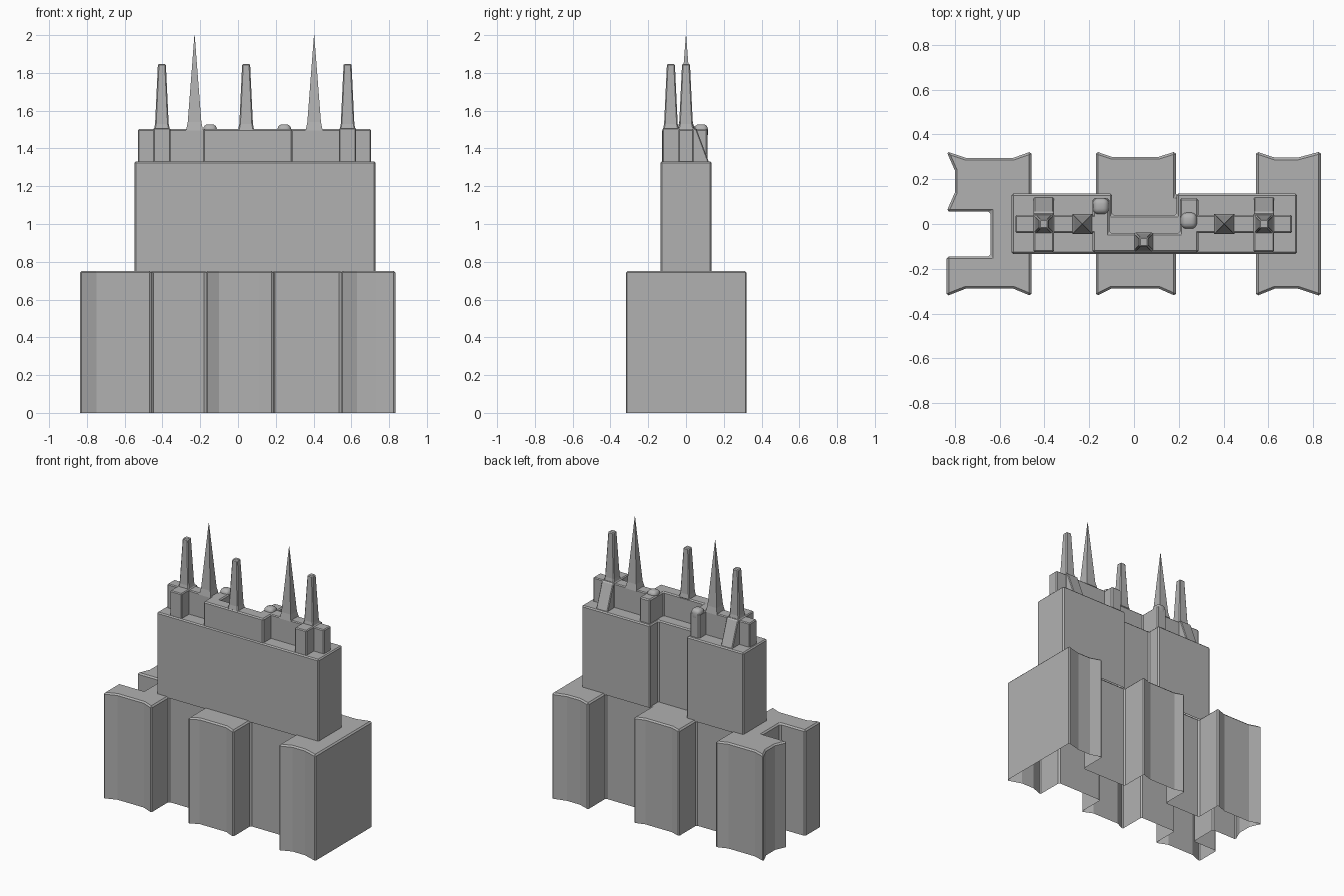
import bpy, bmesh

if "Cube" in bpy.data.objects:
    bpy.data.objects.remove(bpy.data.objects["Cube"])

# Dark grey stone for every part
stone = bpy.data.materials.new("dark_grey_stone")
stone.diffuse_color = (0.44, 0.44, 0.44, 1)
stone.use_nodes = True
stone.node_tree.nodes["Principled BSDF"].inputs["Base Color"].default_value = stone.diffuse_color


def finish(name, bm, bevel=0.0, segments=1):
    bmesh.ops.recalc_face_normals(bm, faces=bm.faces)
    mesh = bpy.data.meshes.new(name)
    bm.to_mesh(mesh)
    bm.free()
    mesh.materials.append(stone)
    ob = bpy.data.objects.new(name, mesh)
    bpy.context.collection.objects.link(ob)
    if bevel:
        mod = ob.modifiers.new("edge_bevel", 'BEVEL')
        mod.width = bevel
        mod.segments = segments
        mod.limit_method = 'ANGLE'
        mod.angle_limit = 0.6
    return ob


def prism(name, outline, z0, z1, bevel=0.008):
    """Walls and a roof over a plan outline; the underside stays open."""
    bm = bmesh.new()
    low = [bm.verts.new((x, y, z0)) for x, y in outline]
    high = [bm.verts.new((x, y, z1)) for x, y in outline]
    n = len(outline)
    for i in range(n):
        j = (i + 1) % n
        bm.faces.new((low[i], low[j], high[j], high[i]))
    bm.faces.new(high)
    # make the open shell face outwards, using the roof as reference
    ob = finish(name, bm, bevel)
    if ob.data.polygons[-1].normal.z < 0:
        ob.data.flip_normals()
    return ob


def box(name, x0, x1, y0, y1, z0, z1, bevel=0.006, segments=1):
    bm = bmesh.new()
    bmesh.ops.create_cube(bm, size=1)
    for v in bm.verts:
        v.co = (x1 if v.co.x > 0 else x0, y1 if v.co.y > 0 else y0,
                z1 if v.co.z > 0 else z0)
    return finish(name, bm, bevel, segments)


def spire(name, x, y, rings, bevel=0.0):
    """Square tapering tower from (half width, height) rings."""
    bm = bmesh.new()
    loops = []
    for r, z in rings:
        loops.append([bm.verts.new((x + sx * r, y + sy * r, z))
                      for sx, sy in ((-1, -1), (1, -1), (1, 1), (-1, 1))])
    for a, b in zip(loops, loops[1:]):
        for i in range(4):
            j = (i + 1) % 4
            bm.faces.new((a[i], a[j], b[j], b[i]))
    bm.faces.new(loops[0])
    bm.faces.new(loops[-1])
    return finish(name, bm, bevel)


# Lower hall: three flared wings, recesses between, slot in the left end
R = 0.125
base = [(-0.837, -0.322), (-0.75, -0.288), (-0.54, -0.288), (-0.458, -0.322),
        (-0.458, -R), (-0.17, -R), (-0.17, -0.322), (-0.10, -0.288),
        (0.11, -0.288), (0.187, -0.322), (0.187, -R), (0.545, -R),
        (0.545, -0.322), (0.63, -0.288), (0.73, -0.288), (0.834, -0.322),
        (0.834, 0.324), (0.73, 0.296), (0.63, 0.296), (0.545, 0.324),
        (0.545, R), (0.187, R), (0.187, 0.324), (0.11, 0.3),
        (-0.10, 0.3), (-0.17, 0.324), (-0.17, R), (-0.458, R),
        (-0.458, 0.324), (-0.54, 0.295), (-0.75, 0.295), (-0.837, 0.324),
        (-0.80, 0.24), (-0.80, 0.14), (-0.837, 0.055), (-0.64, 0.055),
        (-0.64, -0.145), (-0.837, -0.145)]
prism("lower_hall", base, 0, 0.752, 0.01)

# Upper hall with a notch in the back
upper = [(-0.547, -0.134), (0.728, -0.134), (0.728, 0.136), (0.19, 0.136),
         (0.19, 0.04), (-0.098, 0.04), (-0.098, 0.136), (-0.547, 0.136)]
prism("upper_hall", upper, 0.745, 1.332)

# Parapet: end ridges and a U-shaped middle wall
box("left_ridge", -0.53, -0.17, -0.04, 0.04, 1.325, 1.502)
box("right_ridge", 0.26, 0.705, -0.04, 0.04, 1.325, 1.502)
prism("middle_parapet", [(-0.185, -0.127), (0.288, -0.127), (0.288, 0.115),
                         (0.205, 0.115), (0.205, -0.04), (-0.11, -0.04),
                         (-0.11, 0.115), (-0.185, 0.115)], 1.325, 1.502)

# Rounded caps on the parapet arms
for side, x, y in (("left", -0.148, 0.08), ("right", 0.245, 0.015)):
    cap = box(side + "_round_cap", x - 0.036, x + 0.036, y - 0.036, y + 0.036,
              1.45, 1.528, 0.026, 4)
    cap.data.shade_smooth()

# Crossing blocks, sloped rear buttresses and blunt spires at both ends
for side, x in (("left", -0.403), ("right", 0.58)):
    box(side + "_cross_block", x - 0.046, x + 0.046, -0.125, 0.05, 1.325, 1.508)
    bm = bmesh.new()
    profile = [(0.03, 1.325), (0.122, 1.325), (0.055, 1.505), (0.03, 1.505)]
    f = bm.faces.new([bm.verts.new((x - 0.045, y, z)) for y, z in profile])
    ext = bmesh.ops.extrude_face_region(bm, geom=[f], use_keep_orig=True)
    for v in ext["geom"]:
        if isinstance(v, bmesh.types.BMVert):
            v.co.x += 0.09
    finish(side + "_buttress", bm, 0.005)

blunt = [(0.043, 1.495), (0.036, 1.53), (0.021, 1.848)]
for name, x, y in (("left", -0.403, 0), ("right", 0.58, 0), ("middle", 0.043, -0.08)):
    spire(name + "_blunt_spire", x, y, blunt, 0.006)

# Tall pointed spires
sharp = [(0.045, 1.495), (0.036, 1.54), (0.0008, 2.0)]
for name, x in (("left", -0.23), ("right", 0.403)):
    spire(name + "_pointed_spire", x, 0, sharp)
